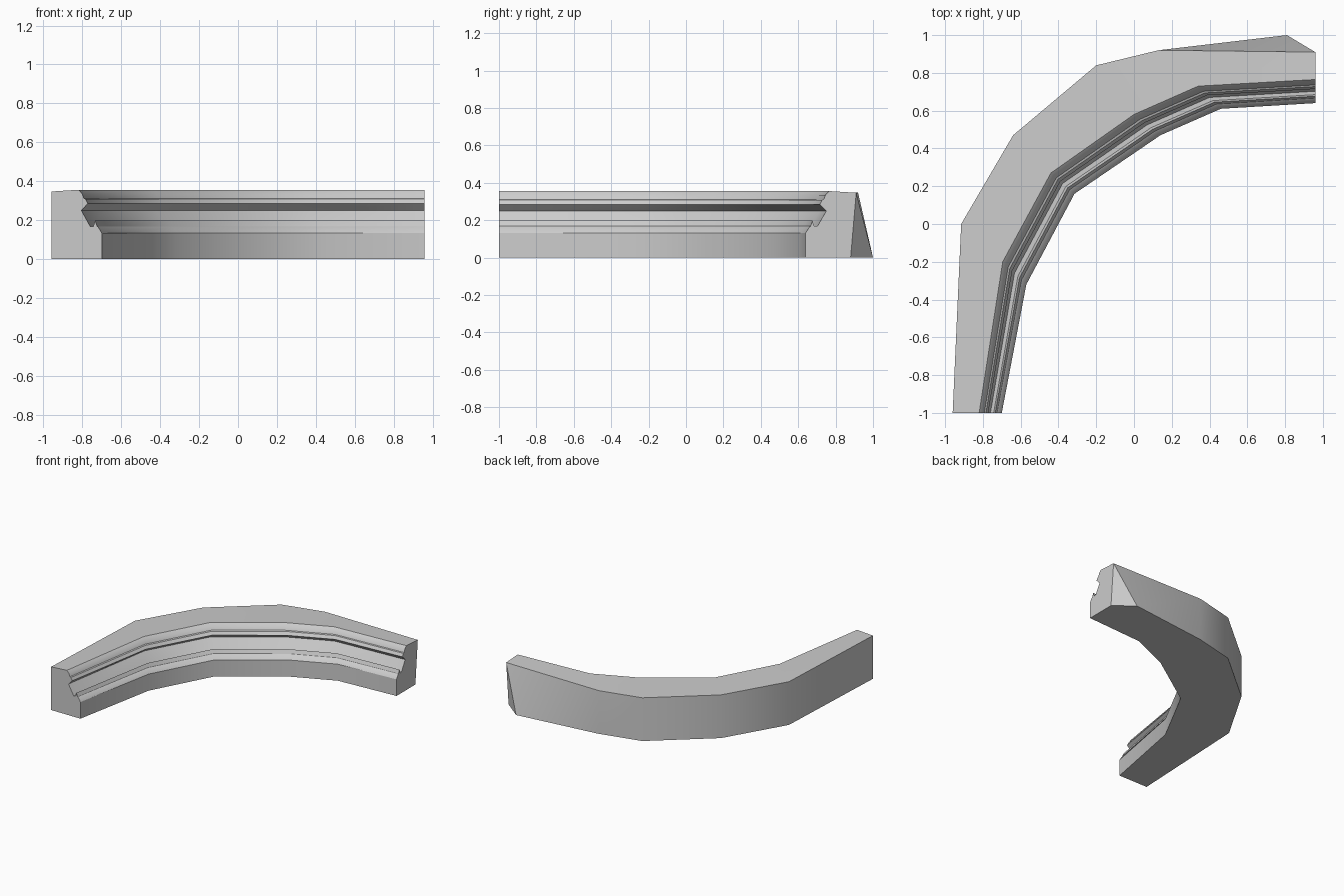
import bpy, bmesh, math
from mathutils import Vector

if "Cube" in bpy.data.objects:
    bpy.data.objects.remove(bpy.data.objects["Cube"])

# Mitre stations along the bend: inner foot, inner rim of flat top, outer edge (plan view)
stations = [
    ((-0.70, -1.00), (-0.82, -1.00), (-0.96, -1.00)),
    ((-0.57, -0.32), (-0.695, -0.20), (-0.915, 0.00)),
    ((-0.315, 0.16), (-0.44, 0.27), (-0.64, 0.47)),
    ((0.14, 0.47), (0.00, 0.58), (-0.20, 0.84)),
    ((0.46, 0.61), (0.34, 0.73), (0.13, 0.92)),
    ((0.96, 0.64), (0.96, 0.765), (0.96, 0.91)),
]
# Moulding profile: fraction from inner foot to top rim, height
profile = [(0, 0), (0, 0.133), (0.16, 0.165), (0.2, 0.168), (0.29, 0.198),
           (0.36, 0.168), (0.5, 0.168), (0.88, 0.25), (0.6, 0.285),
           (0.7, 0.308), (0.77, 0.312), (0.84, 0.335), (1, 0.356)]

bm = bmesh.new()
sections = []
for inner, rim, outer in stations:
    a, b = Vector(inner), Vector(rim)
    row = [bm.verts.new((*a.lerp(b, t), z)) for t, z in profile]
    row.append(bm.verts.new((*outer, 0.347)))
    foot = (0.96, 0.88) if outer == (0.96, 0.91) else outer
    row.append(bm.verts.new((*foot, 0)))
    sections.append(row)

# Moulding, top and outer wall between neighbouring stations
last = len(sections) - 2
spur = bm.verts.new((0.81, 1.0, 0))
for i, (p, q) in enumerate(zip(sections, sections[1:])):
    for k in range(len(p) - 2):
        bm.faces.new((p[k], q[k], q[k + 1], p[k + 1]))
    if i < last:
        bm.faces.new((p[-2], q[-2], q[-1], p[-1]))
        bm.faces.new((p[-1], q[-1], q[0], p[0]))
    else:
        # Splayed outer corner at the right-hand end
        bm.faces.new((p[-2], q[-2], spur))
        bm.faces.new((p[-2], spur, p[-1]))
        bm.faces.new((q[-2], q[-1], spur))
        bm.faces.new((p[-1], spur, q[-1], q[0], p[0]))

# End caps
bm.faces.new(sections[0])
bm.faces.new(sections[-1])
bmesh.ops.recalc_face_normals(bm, faces=bm.faces[:])

mesh = bpy.data.meshes.new("curved_moulding")
bm.to_mesh(mesh)
bm.free()
obj = bpy.data.objects.new("curved_moulding", mesh)
bpy.context.collection.objects.link(obj)
bpy.context.view_layer.objects.active = obj
obj.select_set(True)
bpy.ops.object.shade_smooth_by_angle(angle=math.radians(30))
